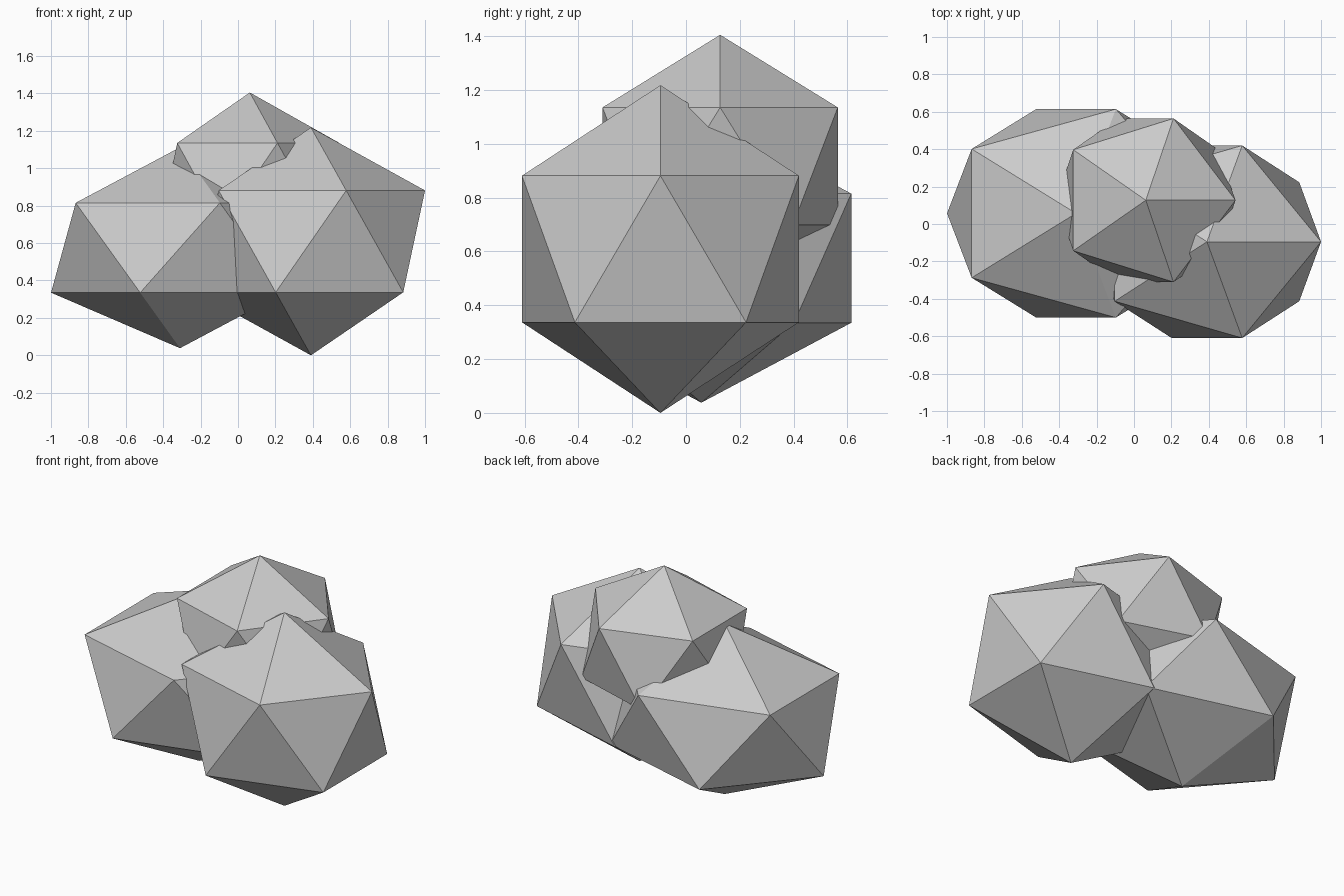
import bpy

if "Cube" in bpy.data.objects:
    bpy.data.objects.remove(bpy.data.objects["Cube"])


def lump(name, centre, radii):
    """One flat-faced, stretched 20-sided lump."""
    bpy.ops.mesh.primitive_ico_sphere_add(subdivisions=1, radius=1, location=centre)
    ob = bpy.context.object
    ob.name = name
    ob.scale = radii
    bpy.ops.object.transform_apply(location=False, rotation=False, scale=True)
    bpy.ops.object.shade_flat()
    return ob


# Three overlapping lumps: two at the bottom, one resting on top
lump("right_lump", (0.390, -0.095, 0.609), (0.682, 0.605, 0.609))
lump("left_lump", (-0.310, 0.057, 0.575), (0.771, 0.655, 0.537))
lump("top_lump", (0.063, 0.127, 0.917), (0.536, 0.514, 0.488))
